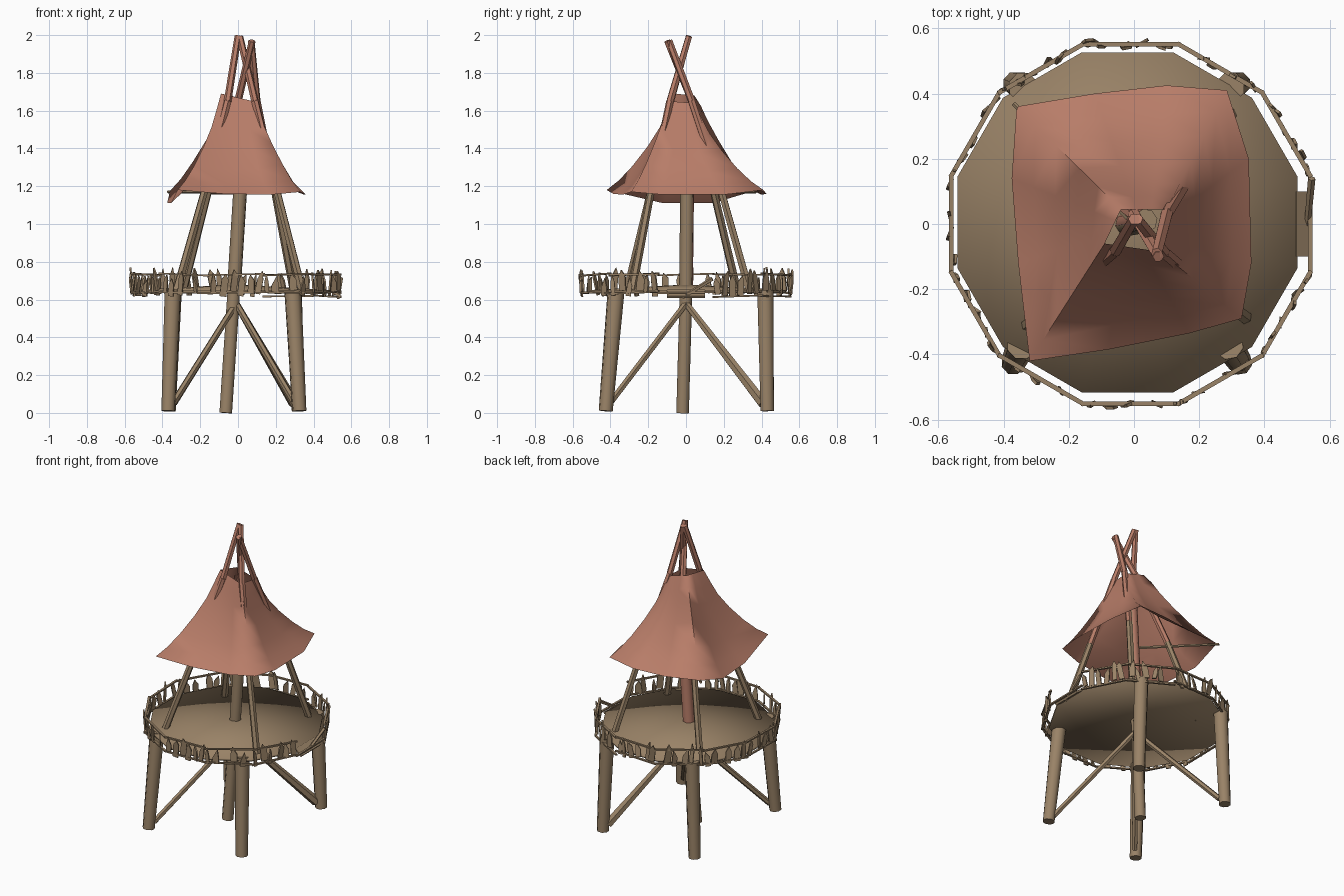
import bpy, bmesh, math, random
from mathutils import Vector, Matrix

random.seed(7)
if "Cube" in bpy.data.objects:
    bpy.data.objects.remove(bpy.data.objects["Cube"], do_unlink=True)


def material(name, rgb):
    m = bpy.data.materials.new(name)
    m.use_nodes = True
    m.diffuse_color = (*rgb, 1)
    m.node_tree.nodes["Principled BSDF"].inputs["Base Color"].default_value = (*rgb, 1)
    return m


WOOD = material("weathered_wood", (0.32, 0.225, 0.135))
CLOTH = material("faded_red_cloth", (0.48, 0.205, 0.14))


def finish(name, bm, mat, smooth=50):
    bmesh.ops.recalc_face_normals(bm, faces=bm.faces)
    me = bpy.data.meshes.new(name)
    bm.to_mesh(me)
    bm.free()
    ob = bpy.data.objects.new(name, me)
    bpy.context.collection.objects.link(ob)
    me.materials.append(mat)
    if smooth:
        bpy.ops.object.select_all(action="DESELECT")
        ob.select_set(True)
        bpy.context.view_layer.objects.active = ob
        bpy.ops.object.shade_smooth_by_angle(angle=math.radians(smooth))
    return ob


def pole(name, a, b, r1, r2, mat, sides=8):
    a, b = Vector(a), Vector(b)
    d = b - a
    bm = bmesh.new()
    bmesh.ops.create_cone(bm, cap_ends=True, segments=sides, radius1=r1, radius2=r2, depth=d.length)
    turn = d.to_track_quat("Z", "Y").to_matrix().to_4x4()
    bmesh.ops.transform(bm, matrix=Matrix.Translation((a + b) / 2) @ turn, verts=bm.verts)
    return finish(name, bm, mat)


def add_plank(bm, matrix, w, h, t, tip=0.0):
    """Upright board; tip gives it a pointed top."""
    outline = [(-w / 2, 0), (w / 2, 0), (w / 2, h - tip)]
    if tip:
        outline.append((random.uniform(-w, w) / 3, h))
    outline.append((-w / 2, h - tip))
    f = bm.faces.new([bm.verts.new((x, -t / 2, z)) for x, z in outline])
    ext = bmesh.ops.extrude_face_region(bm, geom=[f])["geom"]
    new = [v for v in ext if isinstance(v, bmesh.types.BMVert)]
    bmesh.ops.translate(bm, vec=(0, t, 0), verts=new)
    bmesh.ops.transform(bm, matrix=matrix, verts=list(f.verts) + new)


# Twelve-sided deck, slightly crowned in the middle
DECK = 0.65
bm = bmesh.new()
bmesh.ops.create_circle(bm, cap_ends=True, cap_tris=True, segments=12, radius=0.54)
bmesh.ops.poke(bm, faces=bmesh.ops.dissolve_faces(bm, faces=bm.faces[:])["region"])
for v in bm.verts:
    if v.co.length < 0.1:
        v.co.z = 0.03
bmesh.ops.transform(bm, verts=bm.verts, matrix=Matrix.Translation((-0.02, 0.005, DECK))
                    @ Matrix.Rotation(math.radians(15), 4, "Z"))
deck = finish("deck", bm, WOOD)
solid = deck.modifiers.new("thickness", "SOLIDIFY")
solid.thickness = 0.014
solid.offset = -1

# Corner data: leg foot and head, brace radius, then post base, eave, throat and tip
corners = {
    "front_right": ((-0.37, -0.425), (-0.345, -0.37), 0.018,
                    (-0.325, -0.31), (-0.17, -0.18), (-0.055, -0.08), (0.0, 0.015)),
    "back_right": ((-0.365, 0.43), (-0.34, 0.42), 0.018,
                   (-0.29, 0.27), (-0.15, 0.14), (0.0, 0.03), (0.075, -0.1)),
    "front_left": ((0.325, -0.425), (0.29, -0.37), 0.018,
                   (0.34, -0.285), (0.2, -0.18), (0.09, -0.085), (0.01, 0.015)),
    "back_left": ((0.32, 0.43), (0.295, 0.42), 0.03,
                  (0.295, 0.335), (0.19, 0.18), (0.1, 0.03), (0.07, -0.09)),
}
for side, (foot, head, brace, base, eave_pt, throat, tip) in corners.items():
    pole(side + "_leg", (*foot, 0.01), (*head, DECK), 0.038, 0.046, WOOD)
    pole(side + "_brace", (foot[0] * 0.93, foot[1] * 0.95, 0.05), (-0.01, 0, 0.58),
         brace, 0.018, WOOD, 6)
    pole(side + "_post", (*base, DECK), (*eave_pt, 1.2), 0.022, 0.02, WOOD, 6)
    pole(side + "_tent_pole", (*eave_pt, 1.2), (*throat, 1.65), 0.02, 0.02, CLOTH, 6)
    pole(side + "_tent_pole_tip", (*throat, 1.65), (*tip, 1.995 - tip[0] * 0.35), 0.02, 0.018, CLOTH, 6)

# Leaning central mast, its upper part red on one side
pole("mast_lower", (-0.065, -0.018, 0), (-0.022, 0.0, DECK), 0.036, 0.036, WOOD)
mast = pole("mast_upper", (-0.022, 0.0, DECK), (0.035, 0.01, 1.55), 0.037, 0.037, WOOD)
mast.data.materials.append(CLOTH)
for p in mast.data.polygons:
    p.material_index = int(p.normal.y - p.normal.x > 0.5)
pole("eave_beam", (0.0, 0.0, 1.17), (-0.37, 0.37, 1.17), 0.01, 0.008, WOOD, 6)

# Draped cloth roof: lofted from the eave outline to the small smoke opening
eave = [(-0.32, -0.42, 1.18), (-0.08, -0.385, 1.16), (0.17, -0.335, 1.155), (0.33, -0.29, 1.17),
        (0.36, -0.12, 1.155), (0.352, 0.2, 1.155), (0.285, 0.41, 1.18), (0.1, 0.425, 1.16),
        (-0.12, 0.4, 1.155), (-0.36, 0.36, 1.175), (-0.375, 0.14, 1.11), (-0.355, -0.12, 1.11)]
hole = [(-0.09, -0.06, 1.69), (0.08, -0.085, 1.65), (0.1, 0.045, 1.64), (-0.04, 0.045, 1.68)]
levels = [(0, 0), (0.11, 0.18), (0.22, 0.35), (0.4, 0.55), (0.62, 0.75), (0.82, 0.9), (1, 1)]
bm = bmesh.new()
rings = []
for spread, drop in levels:
    ring = []
    for i, e in enumerate(eave):
        e = Vector(e)
        k, f = divmod(i, 3)
        top = Vector(hole[k]).lerp(Vector(hole[(k + 1) % 4]), f / 3)
        p = top.lerp(e, spread)
        # Folds between the corners, deepest beside the back ridge and front fold
        fold = 0.36 if i in (1, 7) else 0.22 if f else 0
        sag = 1 - fold * spread * (1 - spread)
        # Two opposite corners billow outward
        billow = 1.28 if i in (3, 9) else 1.1 if i in (2, 4, 8, 10) else 1.0
        ring.append(bm.verts.new((p.x * sag, p.y * sag, top.z + (e.z - top.z) * drop ** billow)))
    rings.append(ring)
for a, b in zip(rings, rings[1:]):
    for i in range(12):
        j = (i + 1) % 12
        bm.faces.new((a[i], b[i], b[j], a[j]))
finish("cloth_roof", bm, CLOTH, smooth=85)

# Ragged railing around the deck, left open on the entry side
rails, pickets = bmesh.new(), bmesh.new()
R = 0.57
for k in range(12):
    a0, a1 = (math.radians(30 * k + s) for s in (-15, 15))
    p0 = Vector((R * math.cos(a0) - 0.01, R * math.sin(a0), 0))
    p1 = Vector((R * math.cos(a1) - 0.01, R * math.sin(a1), 0))
    along = p1 - p0
    yaw = Matrix.Rotation(math.atan2(along.y, along.x), 4, "Z")
    low = 0.613 if k in (1, 2) else 0.632
    for z in ((low,) if k == 0 else (low, 0.728)):
        tilt = Matrix.Rotation(random.uniform(-0.04, 0.04), 4, "Y")
        place = Matrix.Translation((p0 + p1) / 2 + Vector((0, 0, z))) @ yaw @ tilt
        add_plank(rails, place, along.length * 1.03, 0.009, 0.014)
    if k == 0:
        continue
    for n in range(6):
        if random.random() < (0.5 if k == 6 else 0.06):
            continue
        p = p0.lerp(p1, (n + random.uniform(0.25, 0.75)) / 6)
        p.z = random.uniform(0.615, 0.65)
        lean = (Matrix.Rotation(random.uniform(-0.2, 0.2), 4, "Y")
                @ Matrix.Rotation(random.uniform(-0.15, 0.15), 4, "X")
                @ Matrix.Rotation(random.uniform(-0.5, 0.5), 4, "Z"))
        add_plank(pickets, Matrix.Translation(p) @ yaw @ lean, random.uniform(0.022, 0.042),
                  random.uniform(0.085, 0.13), 0.009, random.uniform(0.025, 0.055))
finish("railing_rails", rails, WOOD, smooth=0)
finish("railing_pickets", pickets, WOOD, smooth=0)

# Sagging entry step and a broken rail beside it
bm = bmesh.new()
add_plank(bm, Matrix.Translation((0.515, 0, 0.625)) @ Matrix.Rotation(0.6, 4, "Y"), 0.06, 0.014, 0.2)
finish("entry_step", bm, WOOD, smooth=0)
pole("broken_rail", (0.53, -0.02, 0.61), (0.545, 0.14, 0.71), 0.01, 0.012, WOOD, 5)
